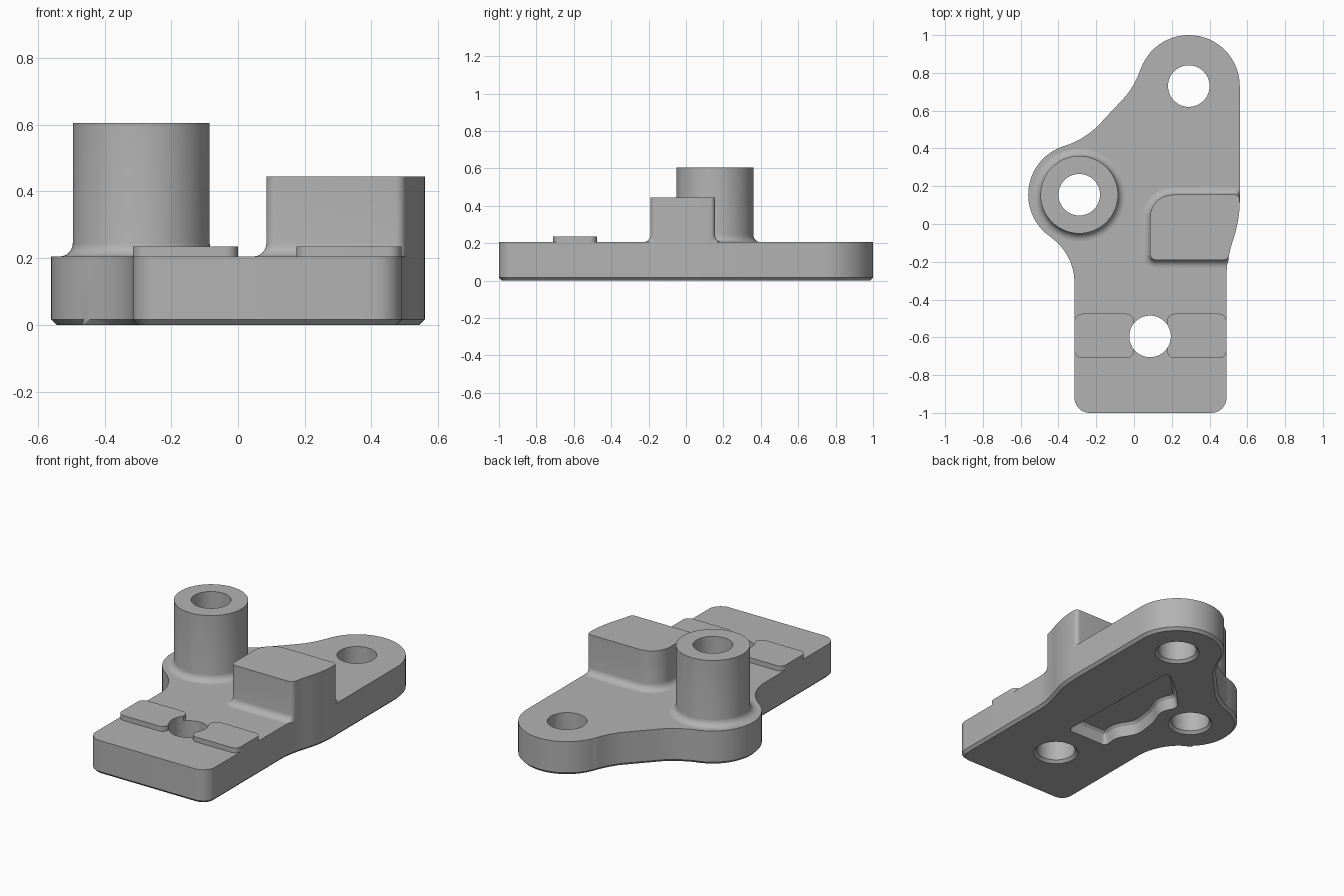
import bpy, bmesh, math
from mathutils import Vector

cube = bpy.data.objects.get("Cube")
if cube:
    bpy.data.objects.remove(cube, do_unlink=True)

grey = bpy.data.materials.new("machined grey")
grey.use_nodes = True
colour = (0.45, 0.45, 0.45, 1)
grey.diffuse_color = colour
for node in grey.node_tree.nodes:
    if node.type == "BSDF_PRINCIPLED":
        node.inputs["Base Color"].default_value = colour


def blend(a, b, c, steps=8):
    """Arc-like curve from a to c, guided by corner b."""
    a, b, c = Vector(a), Vector(b), Vector(c)
    w = math.cos((b - a).angle(c - b) / 2)
    pts = []
    for i in range(steps + 1):
        t = i / steps
        k0, k1, k2 = (1 - t) ** 2, 2 * w * t * (1 - t), t * t
        pts.append((a * k0 + b * k1 + c * k2) / (k0 + k1 + k2))
    return pts


def rounded(corners):
    """Closed polygon from (x, y, corner radius)."""
    pts = []
    for i, (x, y, r) in enumerate(corners):
        p = Vector((x, y))
        if r == 0:
            pts.append(p)
            continue
        before = Vector(corners[i - 1][:2]) - p
        after = Vector(corners[(i + 1) % len(corners)][:2]) - p
        pts += blend(p + before.normalized() * r, p, p + after.normalized() * r)
    return pts


def arc(centre, radius, start, end, steps):
    angles = [math.radians(start + (end - start) * i / steps) for i in range(steps + 1)]
    return [Vector(centre) + radius * Vector((math.cos(a), math.sin(a))) for a in angles]


def circle(centre, radius):
    return arc(centre, radius, 0, 360, 64)[:-1]


def loft(name, outline, profile, limit=None):
    """Stack copies of the outline, each pushed out and raised by the profile."""
    pts = [p for i, p in enumerate(outline) if (p - outline[i - 1]).length > 1e-4]
    n = len(pts)
    normals = []
    for i in range(n):
        d1 = (pts[i] - pts[i - 1]).normalized()
        d2 = (pts[(i + 1) % n] - pts[i]).normalized()
        d = d1 + d2
        m = Vector((d.y, -d.x)).normalized()
        m /= max(0.5, m.dot(Vector((d1.y, -d1.x))))
        normals.append(limit(pts[i], m) if limit else m)
    bm = bmesh.new()
    rings = []
    for push, z in profile:
        rings.append([bm.verts.new((*(p + m * push), z)) for p, m in zip(pts, normals)])
    for low, high in zip(rings, rings[1:]):
        for i in range(n):
            j = (i + 1) % n
            bm.faces.new((low[i], low[j], high[j], high[i]))
    bm.faces.new(rings[0][::-1])
    bm.faces.new(rings[-1])
    bmesh.ops.recalc_face_normals(bm, faces=bm.faces)
    mesh = bpy.data.meshes.new(name)
    bm.to_mesh(mesh)
    bm.free()
    mesh.materials.append(grey)
    obj = bpy.data.objects.new(name, mesh)
    bpy.context.collection.objects.link(obj)
    return obj


def finish(obj, cutters=()):
    """Cut the holes, then smooth the curved walls."""
    for cutter in cutters:
        mod = obj.modifiers.new("cut", "BOOLEAN")
        mod.operation, mod.solver, mod.object = "DIFFERENCE", "EXACT", cutter
    deps = bpy.context.evaluated_depsgraph_get()
    mesh = bpy.data.meshes.new_from_object(obj.evaluated_get(deps))
    obj.modifiers.clear()
    obj.data = mesh
    bpy.ops.object.select_all(action="DESELECT")
    obj.select_set(True)
    bpy.context.view_layer.objects.active = obj
    bpy.ops.object.shade_smooth_by_angle(angle=math.radians(30))


TOP, FILLET, CHAMFER = 0.205, 0.04, 0.016
ear, post, front = (0.29, 0.73), (-0.29, 0.155), (0.085, -0.595)
steps = [math.radians(15 * i) for i in range(7)]
skirt = [(FILLET * (1 - math.sin(t)), TOP + FILLET * (1 - math.cos(t))) for t in steps]

# Plate outline, counter-clockwise from the front edge
flank = blend((0.49, -0.27), (0.49, -0.19), (0.523, -0.09)) + \
    blend((0.523, -0.09), (0.56, 0.02), (0.56, 0.12))
outline = blend((-0.315, -0.92), (-0.315, -1), (-0.235, -1))
outline += blend((0.41, -1), (0.49, -1), (0.49, -0.92))
outline += flank
outline += arc(ear, 0.27, 0, 160, 32)
outline += blend((0.036, 0.822), (0.002, 0.728), (-0.05, 0.67))
outline += blend((-0.2, 0.51), (-0.28, 0.44), (-0.369, 0.413))
outline += arc(post, 0.27, 107, 235, 28)
outline += blend((-0.445, -0.066), (-0.315, -0.157), (-0.315, -0.31))
plate = loft("base_plate", outline, [(-CHAMFER, 0), (0, CHAMFER), (0, TOP)])

# Hollow post
tube = loft("hollow_post", circle(post, 0.205), skirt + [(0, 0.605)])

# Stop block, flush with the plate flank
side = [(p.x, p.y, 0) for p in flank if p.y > -0.16 and p.y < 0.11]
block_outline = rounded([(0.085, -0.19, 0.03), (0.498, -0.19, 0.025)] + side +
                        [(0.56, 0.155, 0.025), (0.085, 0.155, 0.12)])


def keep_flush(p, m):
    if p.x < 0.47:
        return m
    return Vector((0, 0 if abs(m.y) < 0.5 else m.y))


block = loft("stop_block", block_outline, skirt + [(0, 0.445)], keep_flush)

# Two raised pads either side of the front hole
pads = []
for name, x0, x1 in (("right_pad", -0.315, 0), ("left_pad", 0.175, 0.49)):
    shape = [(x0, -0.71, 0.04), (x1, -0.71, 0.04), (x1, -0.475, 0.04), (x0, -0.475, 0.04)]
    pads.append(loft(name, rounded(shape), [(0, TOP), (0, 0.235)]))

# Cutters: chamfered through holes and the underside pocket
bore = [(CHAMFER + 0.01, -0.01), (0, CHAMFER), (0, 1)]
holes = [loft("hole_cutter", circle(c, 0.11), bore) for c in (ear, post, front)]
pocket_shape = [(-0.08, -0.35, 0.03), (0.2, -0.35, 0.03), (0.18, 0.51, 0.03),
                (0.13, 0.49, 0.02), (-0.01, 0.37, 0.05), (-0.12, 0.25, 0.04),
                (-0.07, 0.155, 0.05), (-0.12, 0.03, 0.05), (-0.14, -0.13, 0.05),
                (-0.07, -0.24, 0.04)]
pocket = loft("pocket_cutter", rounded(pocket_shape),
              [(0, -0.01), (0, 0), (-0.015, 0.06), (-0.03, 0.075)])

finish(plate, holes + [pocket])
finish(tube, [holes[1]])
finish(block)
for pad in pads:
    finish(pad, [holes[2]])
for cutter in holes + [pocket]:
    bpy.data.objects.remove(cutter, do_unlink=True)
